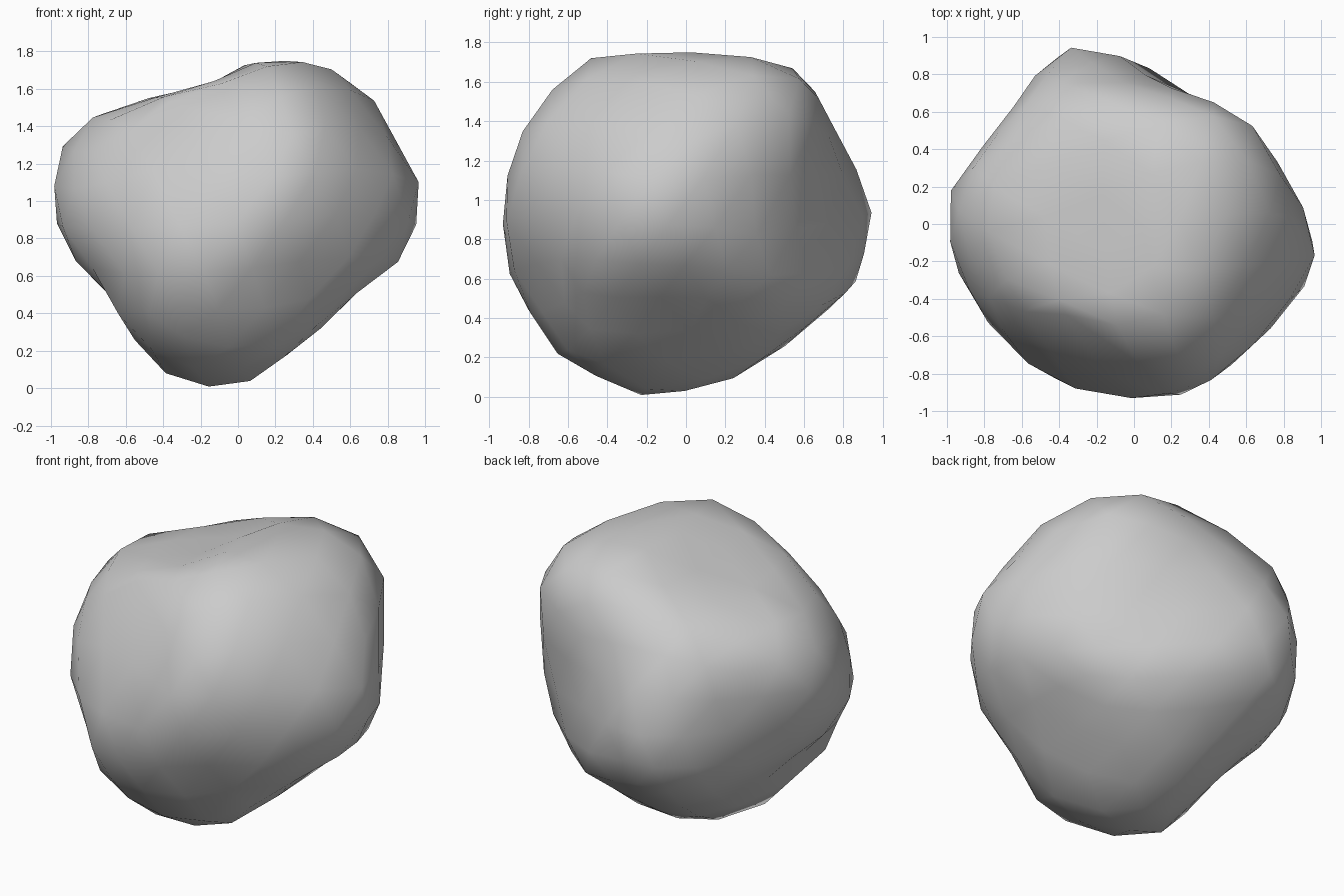
import bpy
import bmesh
import math
from mathutils import Vector

# Remove the default cube
cube = bpy.data.objects.get("Cube")
if cube:
    bpy.data.objects.remove(cube, do_unlink=True)

MIDDLE = Vector((0, 0, .875))
STEPS = 720
SECTORS = 24


def radius_table(outline):
    """Distance from the middle to a closed outline, for evenly spaced angles."""
    table = []
    for step in range(STEPS):
        angle = math.tau * step / STEPS
        ray = Vector((math.cos(angle), math.sin(angle)))
        best = 0
        for start, end in zip(outline, outline[1:] + outline[:1]):
            start, edge = Vector(start), Vector(end) - Vector(start)
            cross = ray.x * edge.y - ray.y * edge.x
            if abs(cross) > 1e-9:
                along = (start.x * ray.y - start.y * ray.x) / cross
                distance = (start.x * edge.y - start.y * edge.x) / cross
                if 0 <= along <= 1:
                    best = max(best, distance)
        table.append(best)
    return table


def plane_axes(azimuth, elevation):
    """Horizontal and vertical axes of a plane facing the given direction."""
    a, e = math.radians(azimuth), math.radians(elevation)
    across = Vector((-math.sin(a), math.cos(a), 0))
    facing = Vector((math.cos(a) * math.cos(e), math.sin(a) * math.cos(e), math.sin(e)))
    return across, facing.cross(across)


# Rock profiles, relative to the middle of the rock
front_profile = [
    (-1, .1), (-.95, .4), (-.81, .61), (-.57, .67), (-.24, .69), (-.02, .84), (.14, .875),
    (.4, .875), (.63, .77), (.73, .66), (.99, .18), (1, -.04), (.84, -.23), (.64, -.36),
    (.4, -.6), (.02, -.87), (-.23, -.87), (-.46, -.76), (-.63, -.5), (-.68, -.38),
    (-.85, -.22), (-.93, -.1)]
side_profile = [
    (-.95, -.1), (-.88, .46), (-.54, .84), (-.44, .875), (.21, .875), (.54, .81), (.62, .74),
    (.93, .16), (.95, 0), (.85, -.33), (.5, -.64), (.15, -.83), (-.25, -.87), (-.64, -.68),
    (-.92, -.25)]
top_profile = [
    (-.42, .95), (-.22, .94), (.05, .86), (.22, .71), (.43, .65), (.62, .54), (.72, .45),
    (.78, .3), (.99, -.06), (1, -.12), (.87, -.43), (.47, -.8), (.3, -.9), (.1, -.95),
    (-.38, -.87), (-.58, -.77), (-.86, -.43), (-.98, -.17), (-1, .15), (-.86, .37),
    (-.7, .51), (-.56, .81)]
front_diagonal = [
    (-.51, .84), (-.16, .84), (.18, .89), (.34, .89), (.52, .85), (.81, .62), (.84, .42),
    (.8, .18), (.8, -.17), (.75, -.32), (.58, -.48), (-.14, -.88), (-.45, -.82),
    (-.81, -.55), (-.93, -.25), (-.94, .04), (-.84, .5), (-.59, .74)]
back_diagonal = [
    (-.84, .46), (-.76, .68), (-.55, .83), (-.19, .94), (.08, .99), (.32, .94), (.49, .77),
    (.91, .15), (.95, -.08), (.82, -.3), (.81, -.44), (.66, -.63), (.48, -.75),
    (.15, -.82), (-.17, -.81), (-.62, -.56), (-.72, -.32), (-.76, .07), (-.8, .18)]
low_diagonal = [
    (-.95, .18), (-.86, .42), (-.63, .71), (-.37, .95), (-.11, 1.02), (.15, .99), (.41, .87),
    (.65, .74), (.82, .58), (.93, .23), (.94, .03), (.9, -.18), (.79, -.38), (.46, -.6),
    (.33, -.73), (.23, -.89), (-.09, -.93), (-.34, -.87), (-.55, -.74), (-.66, -.5),
    (-.91, -.1)]

moulds = [(*plane_axes(azimuth, elevation), radius_table(profile))
          for azimuth, elevation, profile in (
              (-90, 0, front_profile), (0, 0, side_profile), (-90, 90, top_profile),
              (-45, 30, front_diagonal), (135, 30, back_diagonal), (45, -30, low_diagonal))]


def measure(point, mould):
    """Angle step, share of the profile reached, and the in-plane part of a point."""
    across, up, table = mould
    a, b = point.dot(across), point.dot(up)
    step = round(math.atan2(b, a) / math.tau * STEPS) % STEPS
    return step, math.hypot(a, b) / table[step], across * a + up * b


def press_into_moulds(point):
    """Pull a point back inside every profile."""
    for mould in moulds:
        _, share, flat = measure(point, mould)
        if share > 1:
            point = point - flat * (1 - 1 / share)
    return point


def stretch_to_moulds(verts):
    """Draw the outermost vertex of each sector out to the profile."""
    for mould in moulds:
        outermost = {}
        for vert in verts:
            step, share, flat = measure(vert.co, mould)
            sector = step * SECTORS // STEPS
            if share > outermost.get(sector, (0,))[0]:
                outermost[sector] = (share, flat, vert)
        for share, flat, vert in outermost.values():
            if share < 1:
                vert.co += flat * (1 / share - 1) * .7


def offsets_from_neighbours(values):
    """How far the average of each point's neighbours lies from the point."""
    return [sum((values[i] for i in near), Vector((0, 0, 0))) / len(near) - value
            for value, near in zip(values, neighbours)]


# Rock: a stiff low-poly ball fitted to the moulds
bm = bmesh.new()
bmesh.ops.create_icosphere(bm, subdivisions=3, radius=.93)
bm.verts.index_update()
neighbours = [[edge.other_vert(vert).index for edge in vert.link_edges] for vert in bm.verts]
for _ in range(300):
    bm.normal_update()
    bending = offsets_from_neighbours(
        offsets_from_neighbours([vert.co.copy() for vert in bm.verts]))
    for vert, bend in zip(bm.verts, bending):
        vert.co = press_into_moulds(vert.co - bend * .15 + vert.normal * .0006)
    stretch_to_moulds(bm.verts)
for vert in bm.verts:
    vert.co = press_into_moulds(vert.co) + MIDDLE

mesh = bpy.data.meshes.new("rock")
bm.to_mesh(mesh)
bm.free()
mesh.shade_smooth()
rock = bpy.data.objects.new("rock", mesh)
bpy.context.collection.objects.link(rock)

# Stone colour
stone = bpy.data.materials.new("grey stone")
stone.use_nodes = True
grey = (.6, .6, .6, 1)
stone.diffuse_color = grey
stone.node_tree.nodes["Principled BSDF"].inputs["Base Color"].default_value = grey
mesh.materials.append(stone)
